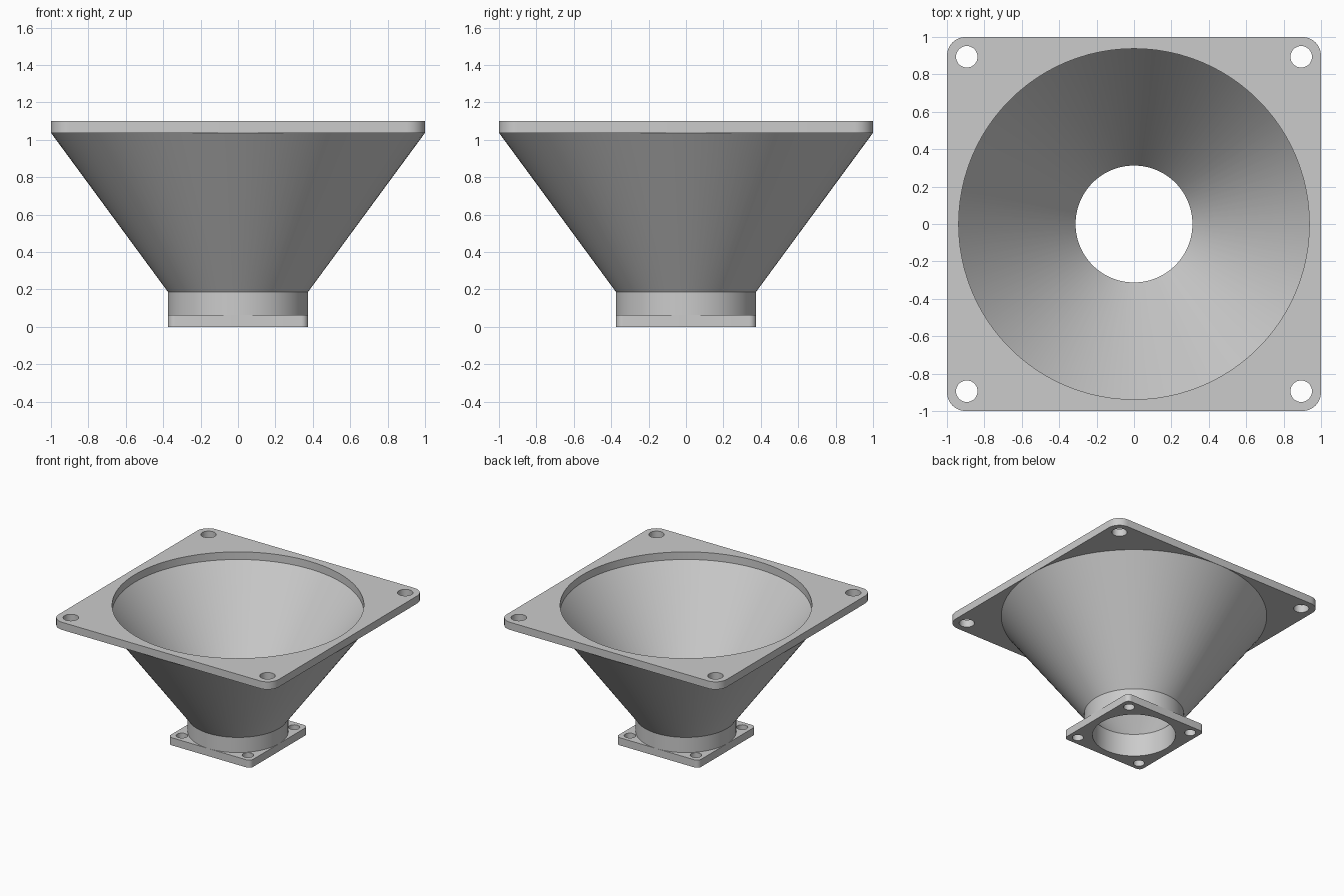
import bpy
import bmesh
import math

SEGMENTS = 96

cube = bpy.data.objects.get("Cube")
if cube:
    bpy.data.objects.remove(cube, do_unlink=True)

# One plain grey plastic
grey = bpy.data.materials.new("grey_plastic")
grey.use_nodes = True
grey.diffuse_color = (0.6, 0.6, 0.6, 1)
grey.node_tree.nodes["Principled BSDF"].inputs["Base Color"].default_value = (0.6, 0.6, 0.6, 1)


def add_object(name, bm):
    bmesh.ops.recalc_face_normals(bm, faces=bm.faces)
    mesh = bpy.data.meshes.new(name)
    bm.to_mesh(mesh)
    bm.free()
    mesh.materials.append(grey)
    obj = bpy.data.objects.new(name, mesh)
    bpy.context.collection.objects.link(obj)
    bpy.ops.object.select_all(action='DESELECT')
    obj.select_set(True)
    bpy.context.view_layer.objects.active = obj
    bpy.ops.object.shade_smooth_by_angle(angle=math.radians(25))
    return obj


def circle(cx, cy, radius, count):
    return [(cx + radius * math.cos(math.tau * i / count),
             cy + radius * math.sin(math.tau * i / count)) for i in range(count)]


def rounded_square(half, radius, steps=8):
    points = []
    for corner, (sx, sy) in enumerate([(1, 1), (-1, 1), (-1, -1), (1, -1)]):
        for i in range(steps + 1):
            a = math.pi / 2 * (corner + i / steps)
            points.append((sx * (half - radius) + radius * math.cos(a),
                           sy * (half - radius) + radius * math.sin(a)))
    return points


def flange(name, z, thickness, half, corner, bore, hole_offset, hole_radius):
    """Rounded square plate with a central bore and four screw holes."""
    loops = [rounded_square(half, corner), circle(0, 0, bore, SEGMENTS)]
    loops += [circle(sx * hole_offset, sy * hole_offset, hole_radius, 32)
              for sx in (-1, 1) for sy in (-1, 1)]
    bm = bmesh.new()
    for loop in loops:
        verts = [bm.verts.new((x, y, z)) for x, y in loop]
        for a, b in zip(verts, verts[1:] + verts[:1]):
            bm.edges.new((a, b))
    bmesh.ops.triangle_fill(bm, use_beauty=True, edges=bm.edges[:], normal=(0, 0, 1))
    result = bmesh.ops.extrude_face_region(bm, geom=bm.faces[:], use_keep_orig=True)
    top = [g for g in result["geom"] if isinstance(g, bmesh.types.BMVert)]
    bmesh.ops.translate(bm, verts=top, vec=(0, 0, thickness))
    return add_object(name, bm)


def revolve(name, profile):
    """Closed radius/height profile turned about the z axis."""
    bm = bmesh.new()
    rings = [[bm.verts.new((x, y, z)) for x, y in circle(0, 0, r, SEGMENTS)]
             for r, z in profile]
    for low, high in zip(rings, rings[1:] + rings[:1]):
        for i in range(SEGMENTS):
            j = (i + 1) % SEGMENTS
            bm.faces.new((low[i], low[j], high[j], high[i]))
    return add_object(name, bm)


# Mounting plates
flange("lower_flange", 0, 0.0625, 0.375, 0.0375, 0.3125, 0.30, 0.0425)
flange("upper_flange", 1.0375, 0.0625, 1.0, 0.1, 0.9375, 0.894, 0.0575)

# Short collar and flared funnel with an even wall
revolve("funnel", [(0.375, 0.0625), (0.375, 0.1875), (1.0, 1.0375),
                   (0.9375, 1.0375), (0.3125, 0.1875), (0.3125, 0.0625)])
